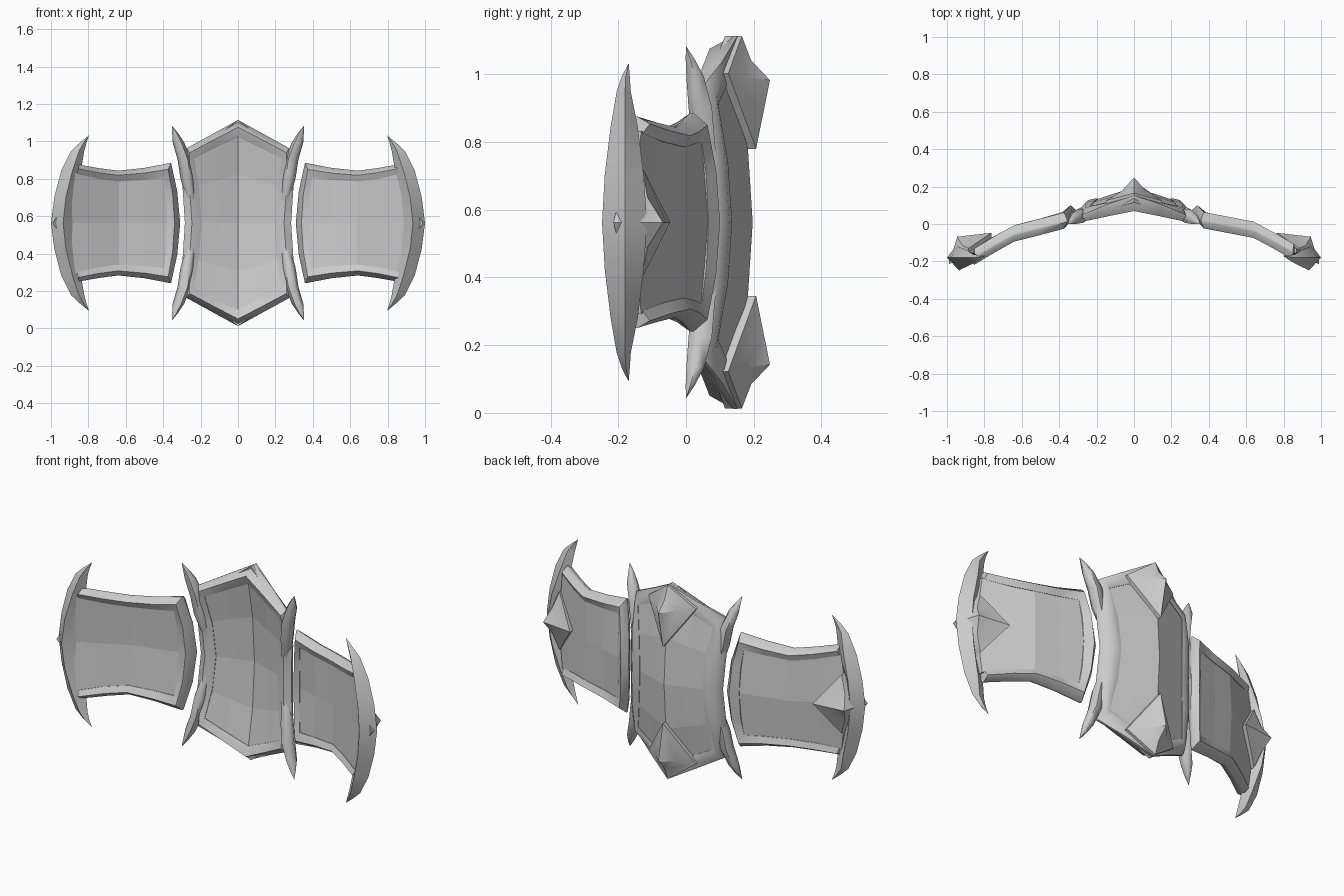
import bpy, bmesh, math
from mathutils import Vector

if "Cube" in bpy.data.objects:
    bpy.data.objects.remove(bpy.data.objects["Cube"])

ZC = 0.563  # height of the horizontal mirror line
metal = bpy.data.materials.new("grey_metal")
metal.diffuse_color = (0.6, 0.6, 0.6, 1)
metal.use_nodes = True
metal.node_tree.nodes["Principled BSDF"].inputs["Base Color"].default_value = metal.diffuse_color


def finish(name, bm, smooth=None):
    bmesh.ops.remove_doubles(bm, verts=bm.verts, dist=0.0005)
    bmesh.ops.recalc_face_normals(bm, faces=bm.faces)
    me = bpy.data.meshes.new(name)
    bm.to_mesh(me)
    bm.free()
    me.materials.append(metal)
    ob = bpy.data.objects.new(name, me)
    bpy.context.collection.objects.link(ob)
    if smooth:
        bpy.ops.object.select_all(action='DESELECT')
        ob.select_set(True)
        bpy.context.view_layer.objects.active = ob
        bpy.ops.object.shade_smooth_by_angle(angle=math.radians(smooth))


def lerp_table(x, table):
    for (x0, y0), (x1, y1) in zip(table, table[1:]):
        if x <= x1:
            return y0 + (y1 - y0) * (x - x0) / (x1 - x0)
    return table[-1][1]


# Depth of the middle surface of the plates (d = height from the mirror line)
def centre_depth(x, d):
    return 0.172 - 0.325 * abs(x) - 0.04 * (d / 0.4) ** 2


WING = [(0.3, 0.072), (0.4, 0.03), (0.635, -0.03), (0.785, -0.11), (0.86, -0.155), (1.0, -0.2)]


def wing_depth(x, d):
    bow = 0.03 * (d / 0.32) ** 2 * max(0, min(1, (0.635 - x) / 0.28))
    return lerp_table(abs(x), WING) - bow


def loft(name, rings, closed=False, smooth=45):
    bm = bmesh.new()
    vs = [[bm.verts.new(p) for p in r] for r in rings]
    n = len(rings[0])
    for i in range(len(vs) if closed else len(vs) - 1):
        a, b = vs[i], vs[(i + 1) % len(vs)]
        for j in range(n):
            k = (j + 1) % n
            bm.faces.new((a[j], a[k], b[k], b[j]))
    if not closed:
        bm.faces.new(vs[0])
        bm.faces.new(vs[-1])
    finish(name, bm, smooth)


def panel(name, us, vs, place, depth, half):
    """Thin facetted plate from a grid."""
    bm = bmesh.new()
    layers = []
    for off in (-half, half):
        rows = []
        for v in vs:
            row = []
            for u in us:
                x, d = place(u, v)
                row.append(bm.verts.new((x, depth(x, d) + off, ZC + d)))
            rows.append(row)
        layers.append(rows)
        for r0, r1 in zip(rows, rows[1:]):
            for i in range(len(us) - 1):
                bm.faces.new((r0[i], r0[i + 1], r1[i + 1], r1[i]))

    def border(r):
        return (r[0] + [q[-1] for q in r[1:-1]] + r[-1][::-1] + [q[0] for q in r[-2:0:-1]])
    a, b = border(layers[0]), border(layers[1])
    for i in range(len(a)):
        k = (i + 1) % len(a)
        bm.faces.new((a[i], a[k], b[k], b[i]))
    finish(name, bm)


def rim_ring(st, depth, front, back):
    """Rounded cross-section between an inner and an outer point."""
    xi, di, xo, do, lift = st

    def at(f, off):
        x, d = xi + (xo - xi) * f, di + (do - di) * f
        return (x, depth(x, d) + off, ZC + d)
    return [at(-0.06, -0.028), at(0.1, -0.032), at(0.55, -front), at(1, lift - 0.006),
            at(1, lift + 0.006), at(0.55, max(back, lift)), at(0.1, 0.032), at(-0.06, 0.028)]


def peak(name, pts, back_off):
    """Raised four-cornered point; pts = outer, side, tip, side, apex."""
    bm = bmesh.new()
    ring, apex = [Vector(p) for p in pts[:4]], Vector(pts[4])
    top = [bm.verts.new(p) for p in ring]
    low = [bm.verts.new(p - Vector((0, back_off, 0))) for p in ring]
    mid = []
    for i, p in enumerate(ring):
        m = p.lerp(apex, 0.55)
        m.y -= 0 if i == 2 else 0.018
        mid.append(bm.verts.new(m))
    a = bm.verts.new(apex)
    for i in range(4):
        k = (i + 1) % 4
        bm.faces.new((low[i], low[k], top[k], top[i]))
        bm.faces.new((top[i], top[k], mid[k], mid[i]))
        bm.faces.new((mid[i], mid[k], a))
    bm.faces.new(low)
    finish(name, bm, 35)


# Centre plate
panel("centre_panel", (-1, -0.5, 0, 0.5, 1), (-1, -0.55, 0, 0.55, 1),
      lambda u, v: (u * (0.205 + 0.04 * abs(v)), v * (0.355 + 0.115 * (1 - abs(u)))),
      centre_depth, 0.025)

# Centre rim: one quadrant, mirrored into a closed loop
quad = [(0, 0.465, 0, 0.551, 0.05), (0.13, 0.403, 0.14, 0.474, 0.03),
        (0.238, 0.348, 0.275, 0.4, 0), (0.213, 0.18, 0.297, 0.2, 0), (0.2, 0, 0.284, 0, 0)]
right = quad + [(a, -b, c, -d, e) for a, b, c, d, e in quad[-2::-1]]
whole = right + [(-a, b, -c, d, e) for a, b, c, d, e in right[-2:0:-1]]
loft("centre_rim", [rim_ring(s, centre_depth, 0.037, 0.036) for s in whole], True)

# Points on the back of the centre plate, top and bottom
for s, label in ((1, "top"), (-1, "bottom")):
    peak("centre_point_" + label,
         [(0, 0.165, ZC + s * 0.55), (0.15, 0.125, ZC + s * 0.44), (0, 0.207, ZC + s * 0.217),
          (-0.15, 0.125, ZC + s * 0.44), (0, 0.248, ZC + s * 0.42)], 0.05)

# Horns on the four corners of the centre plate: d, x, y, half width, half depth
HORN = [(0.12, 0.25, 0.075, 0.025, 0.025), (0.24, 0.272, 0.052, 0.036, 0.038),
        (0.34, 0.287, 0.042, 0.036, 0.04), (0.43, 0.318, 0.027, 0.031, 0.03),
        (0.48, 0.336, 0.013, 0.016, 0.016), (0.52, 0.353, 0.0, 0.0006, 0.0006)]
for sx, side in ((1, "right"), (-1, "left")):
    for sz, label in ((1, "top"), (-1, "bottom")):
        loft("centre_horn_%s_%s" % (side, label),
             [[(sx * (x + w * math.cos(t * math.pi / 3)), y + h * math.sin(t * math.pi / 3),
                ZC + sz * d) for t in range(6)] for d, x, y, w, h in HORN], smooth=62)

# Side wings
WING_H = [(0.36, 0.25), (0.635, 0.23), (0.9, 0.27)]
WING_X = (0.372, 0.5, 0.635, 0.785, 0.9)
# top edge from the outside in, then down the inner edge
half = [(0.86, 0.265, 0.85, 0.312, 0), (0.75, 0.24, 0.74, 0.293, 0), (0.64, 0.226, 0.64, 0.28, 0),
        (0.5, 0.234, 0.5, 0.295, 0), (0.392, 0.245, 0.358, 0.322, 0),
        (0.38, 0.14, 0.325, 0.17, 0), (0.376, 0, 0.309, 0, 0)]
# outer crescent: d, inner (x, y), front (x, y), outer (x, y), back (x, y)
CRES = [(0, (0.885, -0.185), (0.935, -0.248), (1.0, -0.18), (0.95, -0.115)),
        (0.14, (0.873, -0.18), (0.92, -0.24), (0.982, -0.18), (0.93, -0.125)),
        (0.28, (0.84, -0.165), (0.885, -0.223), (0.945, -0.18), (0.89, -0.142)),
        (0.385, (0.822, -0.175), (0.85, -0.205), (0.893, -0.18), (0.86, -0.163)),
        (0.43, (0.81, -0.175), (0.825, -0.19), (0.845, -0.178), (0.83, -0.166)),
        (0.467, (0.797, -0.17), (0.798, -0.171), (0.799, -0.17), (0.798, -0.169))]

for sx, side in ((1, "right"), (-1, "left")):
    panel("wing_panel_" + side, WING_X, (-1, 0, 1),
          lambda u, v: (sx * (u - (0.03 * abs(v) if u > 0.85 else 0)), v * lerp_table(u, WING_H)),
          wing_depth, 0.025)
    sts = half + [(a, -b, c, -d, e) for a, b, c, d, e in half[-2::-1]]
    sts = [(sx * a, b, sx * c, d, e) for a, b, c, d, e in sts]
    loft("wing_rim_" + side, [rim_ring(s, wing_depth, 0.042, 0.045) for s in sts])
    full = [(-r[0],) + r[1:] for r in CRES[:0:-1]] + CRES
    loft("wing_crescent_" + side,
         [[(sx * x, y, ZC + r[0]) for x, y in r[1:]] for r in full], smooth=50)
    peak("wing_point_" + side,
         [(sx * 0.99, -0.175, ZC), (sx * 0.885, -0.13, ZC + 0.165), (sx * 0.762, -0.047, ZC),
          (sx * 0.885, -0.13, ZC - 0.165), (sx * 0.945, -0.068, ZC)], 0.04)
